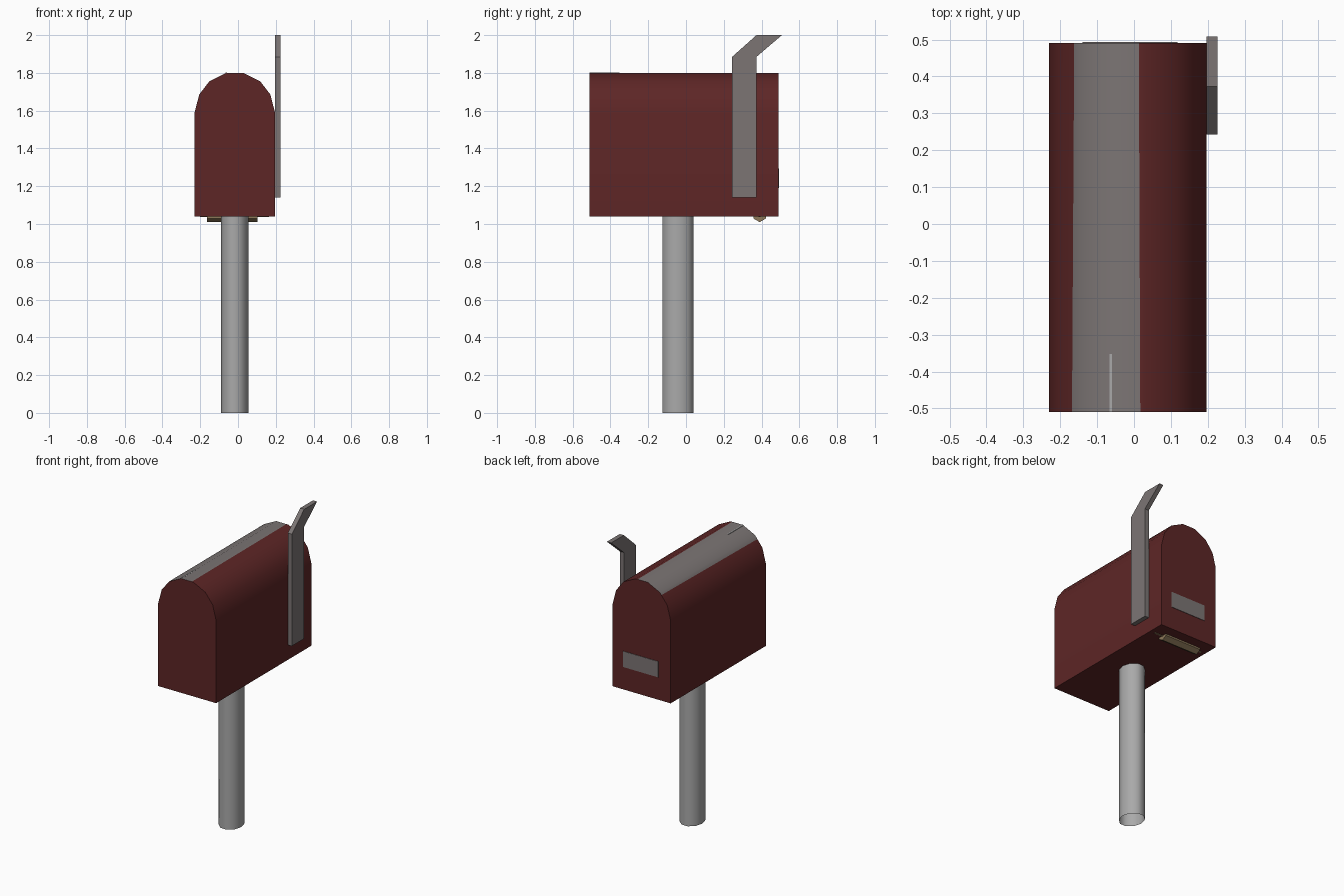
import bpy, bmesh, math
from mathutils import Vector

cube = bpy.data.objects.get("Cube")
if cube:
    bpy.data.objects.remove(cube, do_unlink=True)


def material(name, rgb):
    m = bpy.data.materials.new(name)
    m.use_nodes = True
    m.diffuse_color = (*rgb, 1)
    bsdf = next(n for n in m.node_tree.nodes if n.type == 'BSDF_PRINCIPLED')
    bsdf.inputs["Base Color"].default_value = (*rgb, 1)
    return m


RED = material("dark red", (0.110, 0.019, 0.019))
GREY = material("warm grey", (0.200, 0.178, 0.175))
STEEL = material("light steel", (0.40, 0.40, 0.40))
TAN = material("tan", (0.27, 0.19, 0.10))


def prism(name, pts, axis, a, b, mats, capped=True, smooth=None, edit=None):
    """Extrude a 2D outline along an axis from a to b."""
    def place(p, t):
        return {'x': (t, p[0], p[1]), 'y': (p[0], t, p[1]), 'z': (p[0], p[1], t)}[axis]
    bm = bmesh.new()
    lo = [bm.verts.new(place(p, a)) for p in pts]
    hi = [bm.verts.new(place(p, b)) for p in pts]
    n = len(pts)
    for i in range(n):
        j = (i + 1) % n
        bm.faces.new((lo[i], lo[j], hi[j], hi[i]))
    if capped:
        bm.faces.new(lo)
        bm.faces.new(hi)
    bmesh.ops.recalc_face_normals(bm, faces=bm.faces)
    if edit:
        edit(bm)
    me = bpy.data.meshes.new(name)
    bm.to_mesh(me)
    bm.free()
    for m in mats:
        me.materials.append(m)
    ob = bpy.data.objects.new(name, me)
    bpy.context.collection.objects.link(ob)
    if smooth:
        bpy.ops.object.select_all(action='DESELECT')
        ob.select_set(True)
        bpy.context.view_layer.objects.active = ob
        bpy.ops.object.shade_smooth_by_angle(angle=math.radians(smooth))
    return ob


def ring(cx, cy, rx, ry, sides, start=0.0):
    return [(cx + rx * math.cos(start + math.tau * i / sides),
             cy + ry * math.sin(start + math.tau * i / sides)) for i in range(sides)]


def box(name, x, y, z, mat):
    return prism(name, [(x[0], y[0]), (x[1], y[0]), (x[1], y[1]), (x[0], y[1])],
                 'z', z[0], z[1], [mat])


# Arched box, mirrored half profile about its own centre line
CX = -0.017
half = [(0.213, 1.04), (0.213, 1.59), (0.188, 1.686), (0.134, 1.756), (0.045, 1.80)]
outline = [(CX + x, z) for x, z in half] + [(CX - x, z) for x, z in reversed(half)]


# Off-centre grey band along the roof, cut into the shell
def paint_band(bm):
    for x, tilt in ((-0.165, -0.006), (0.015, 0.004)):
        bmesh.ops.bisect_plane(bm, geom=bm.verts[:] + bm.edges[:] + bm.faces[:],
                               plane_co=Vector((x, 0, 0)),
                               plane_no=Vector((1, tilt, 0)), dist=1e-5)
    bm.normal_update()
    for f in bm.faces:
        c = f.calc_center_median()
        if f.normal.z > 0.3 and -0.166 < c.x < 0.016:
            f.material_index = 1


prism("mailbox_body", outline, 'y', -0.51, 0.49, [RED, GREY], smooth=32, edit=paint_band)

# Small bright seam at the front of the roof
box("roof_seam", (-0.067, -0.059), (-0.51, -0.352), (1.796, 1.801), STEEL)

# Open tube post
prism("post", ring(-0.018, -0.042, 0.073, 0.087, 10), 'z', 0, 1.04, [STEEL],
      capped=False, smooth=45)

# Bent signal flag on the left side
flag = [(0.243, 1.14), (0.372, 1.14), (0.372, 1.884), (0.508, 2.0), (0.373, 2.0), (0.243, 1.884)]
prism("signal_flag", flag, 'x', 0.196, 0.226, [GREY])

# Plate on the back
box("back_plate", (-0.14, 0.118), (0.488, 0.493), (1.19, 1.295), GREY)

# Roller with a thin axle under the back edge
prism("roller", ring(0.39, 1.048, 0.038, 0.038, 6, math.pi / 6), 'x', -0.164, 0.104, [TAN])
box("roller_axle", (-0.20, 0.165), (0.385, 0.395), (1.036, 1.044), TAN)
